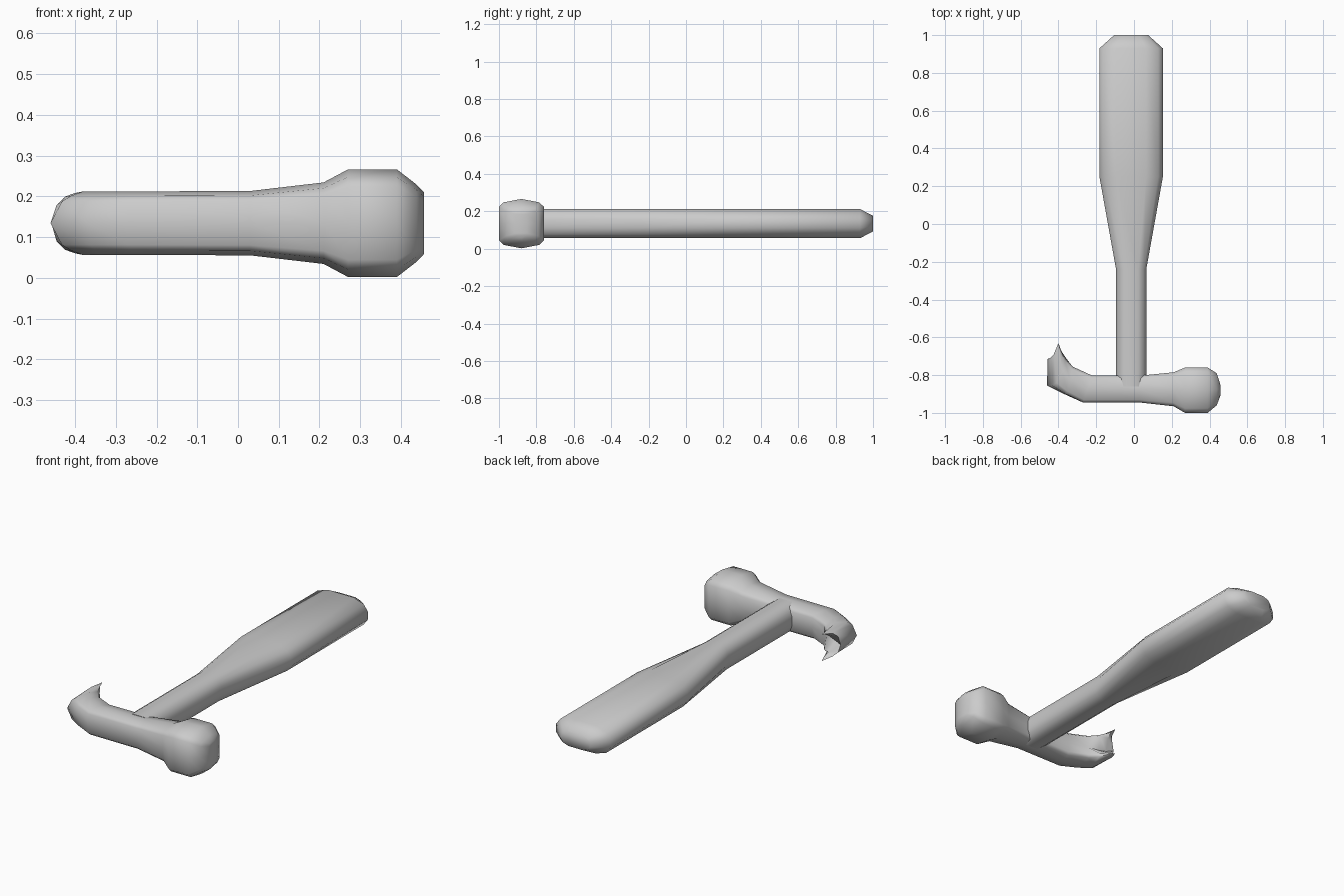
import bpy, bmesh, math

if "Cube" in bpy.data.objects:
    bpy.data.objects.remove(bpy.data.objects["Cube"])

ZC = 0.134  # height of the shared centre line


def loft(name, rings, cap_pairs=None):
    """Skin a list of equal-length point rings and cap both ends."""
    bm = bmesh.new()
    vr = [[bm.verts.new(p) for p in r] for r in rings]
    n = len(vr[0])
    for a, b in zip(vr, vr[1:]):
        for i in range(n):
            j = (i + 1) % n
            bm.faces.new((a[i], a[j], b[j], b[i]))
    for r in (vr[0], vr[-1]):
        for face in cap_pairs or [range(n)]:
            bm.faces.new([r[i] for i in face])
    bmesh.ops.recalc_face_normals(bm, faces=bm.faces)
    me = bpy.data.meshes.new(name)
    bm.to_mesh(me)
    bm.free()
    ob = bpy.data.objects.new(name, me)
    bpy.context.collection.objects.link(ob)
    bpy.context.view_layer.objects.active = ob
    bpy.ops.object.select_all(action='DESELECT')
    ob.select_set(True)
    bpy.ops.object.shade_smooth_by_angle(angle=math.radians(60))
    return ob


# Handle: rounded slab section swept along y
quarter = [(1, 0.3), (0.85, 0.73), (0.47, 1)]
section = (quarter + [(-w, h) for w, h in reversed(quarter)]
           + [(-w, -h) for w, h in quarter]
           + [(w, -h) for w, h in reversed(quarter)])
stations = [(-0.86, 0.08, 0.078), (-0.24, 0.08, 0.078), (0.25, 0.168, 0.078),
            (0.93, 0.168, 0.078), (1.0, 0.09, 0.042)]
loft("handle", [[(-0.015 + w * hw, y, ZC + h * hh) for w, h in section]
                for y, hw, hh in stations])


# Head: each ring runs from the outer edge (-y) to the inner edge (+y)
def head_ring(outer, inner, hz, groove=0.0, swell=0.0):
    half = [(0, 0.68), (0.1, 0.86), (0.5, 1), (0.9, 0.86), (1, 0.68)]
    pts = ([(0, 0)] + half + [(1 - groove, 0)]
           + [(t, -w) for t, w in reversed(half)])
    return [(outer[0] + (inner[0] - outer[0]) * t + swell * w * w * (1 - t),
             outer[1] + (inner[1] - outer[1]) * t, ZC + w * hz)
            for t, w in pts]


# striking end and neck: x, y low, y high, half height
straight = [(0.457, -0.91, -0.85, 0.075), (0.438, -0.96, -0.79, 0.095),
            (0.39, -1.0, -0.76, 0.132), (0.27, -1.0, -0.76, 0.132),
            (0.21, -0.965, -0.785, 0.1), (0.03, -0.945, -0.803, 0.079)]
rings = [head_ring((x, a), (x, b), hz) for x, a, b, hz in straight]
# curved claw
rings += [head_ring((-0.27, -0.945), (-0.22, -0.803), 0.078),
          head_ring((-0.37, -0.9), (-0.325, -0.755), 0.078, 0.12, 0.02),
          head_ring((-0.46, -0.855), (-0.36, -0.71), 0.078, 0.35, 0.06)]
# two claw points with a notch between them
tip = [(-0.445, -0.71, 0.045), (-0.425, -0.69, 0.065), (-0.40, -0.63, 0.074),
       (-0.392, -0.66, 0.065), (-0.40, -0.69, 0.045)]
rings.append([(-0.458, -0.715, ZC)] + [(x, y, ZC + z) for x, y, z in tip]
             + [(-0.43, -0.745, ZC)]
             + [(x, y, ZC - z) for x, y, z in reversed(tip)])
caps = [(0, 1, 5, 6), (1, 2, 4, 5), (2, 3, 4),
        (0, 11, 7, 6), (11, 10, 8, 7), (10, 9, 8)]
loft("hammer_head", rings, caps)
